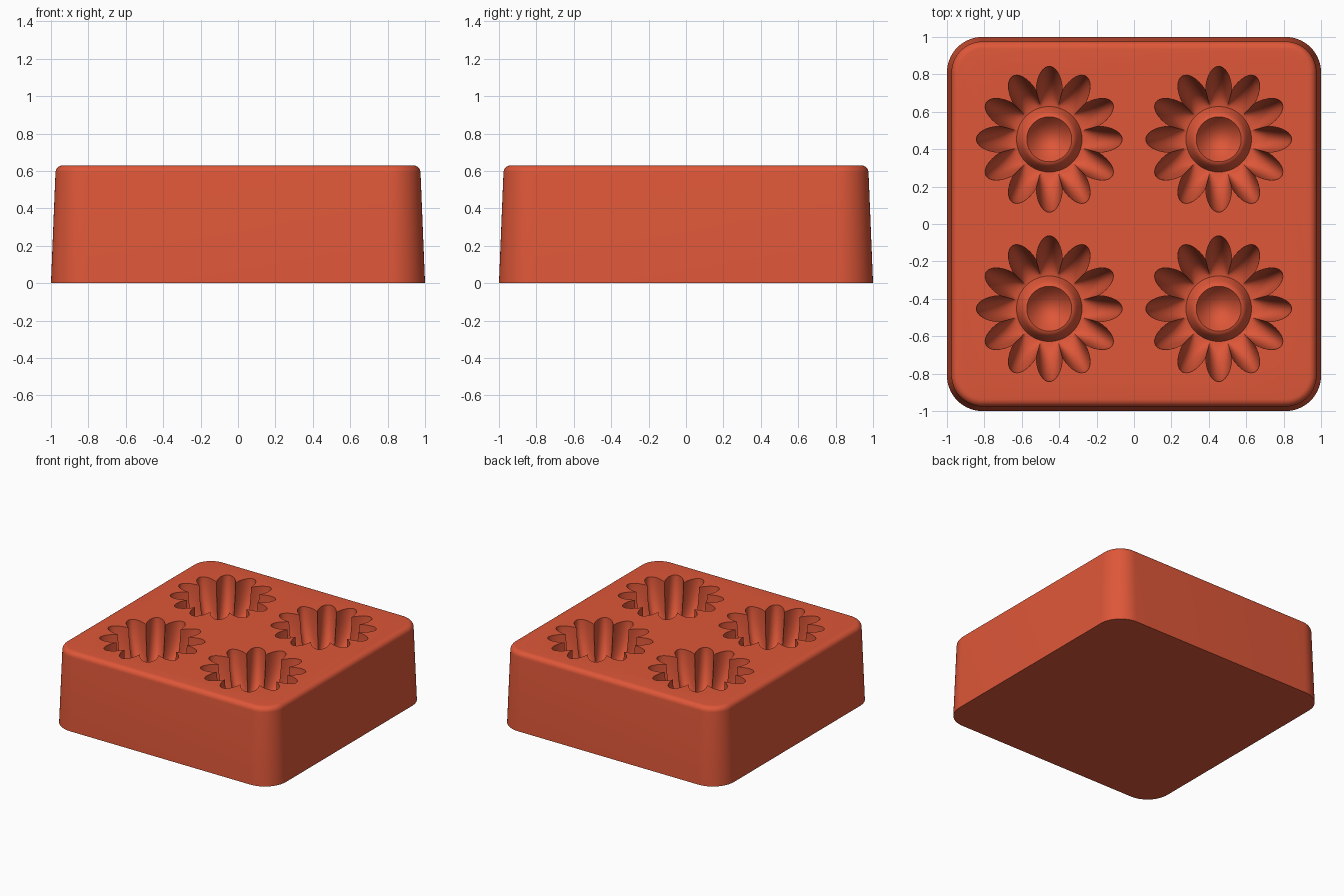
import bpy, bmesh, math

if "Cube" in bpy.data.objects:
    bpy.data.objects.remove(bpy.data.objects["Cube"])

HEIGHT = 0.63
PETALS = 12
DEPTH = 0.36
HUB = 0.175  # radius where the petals meet the floor

clay = bpy.data.materials.new("terracotta red")
clay.use_nodes = True
clay.diffuse_color = (0.73, 0.095, 0.04, 1)
clay.node_tree.nodes["Principled BSDF"].inputs["Base Color"].default_value = clay.diffuse_color


def loft(name, rings, center=None):
    """Skin a list of equal closed rings; cap the first, end in a cap or a point."""
    bm = bmesh.new()
    loops = [[bm.verts.new(p) for p in ring] for ring in rings]
    n = len(loops[0])
    for a, b in zip(loops, loops[1:]):
        for i in range(n):
            j = (i + 1) % n
            bm.faces.new((a[i], a[j], b[j], b[i]))
    bm.faces.new(loops[0])
    if center:
        tip = bm.verts.new(center)
        for i in range(n):
            bm.faces.new((loops[-1][i], loops[-1][(i + 1) % n], tip))
    else:
        bm.faces.new(loops[-1])
    bmesh.ops.recalc_face_normals(bm, faces=bm.faces)
    mesh = bpy.data.meshes.new(name)
    bm.to_mesh(mesh)
    bm.free()
    mesh.materials.append(clay)
    obj = bpy.data.objects.new(name, mesh)
    bpy.context.collection.objects.link(obj)
    return obj


def rounded_square(inset, z, radius=0.19, steps=14):
    r, c = radius - inset, 1 - radius
    pts = []
    for q in range(4):
        mid = math.pi / 4 + q * math.pi / 2
        cx, cy = math.copysign(c, math.cos(mid)), math.copysign(c, math.sin(mid))
        for k in range(steps + 1):
            a = (q + k / steps) * math.pi / 2
            pts.append((cx + r * math.cos(a), cy + r * math.sin(a), z))
    return pts


def petal_edge(angle, c=0.255, a=0.135, b=0.07):
    """Distance from the flower centre to the outline of the nearest petal."""
    step = 2 * math.pi / PETALS
    t = (angle + step / 2) % step - step / 2
    qa = (math.cos(t) / a) ** 2 + (math.sin(t) / b) ** 2
    qb = c * math.cos(t) / a ** 2
    return (qb + math.sqrt(qb * qb - qa * ((c / a) ** 2 - 1))) / qa


# Tapered block with a rounded top edge
fillet = 0.04
profile = [(0, 0), (0.024, HEIGHT - fillet)]
for k in range(1, 7):
    a = k / 6 * math.pi / 2
    profile.append((0.024 + fillet * (1 - math.cos(a)), HEIGHT - fillet + fillet * math.sin(a)))
block = loft("mould_block", [rounded_square(i, z) for i, z in profile])

# Flower cavity cutter: fluted petals, raised ring, hollow button
angles = [i * 2 * math.pi / (PETALS * 16) for i in range(PETALS * 16)]


def flower_rings(cx, cy):
    def ring(radius, z):
        return [(cx + radius(a) * math.cos(a), cy + radius(a) * math.sin(a), z) for a in angles]

    rings = [ring(petal_edge, HEIGHT + 0.05)]
    for k in range(17):
        u = k / 16 * math.pi / 2
        t, drop = math.cos(u), DEPTH * math.sin(u) ** 1.3
        rings.append(ring(lambda a: HUB + t * (petal_edge(a) - HUB), HEIGHT - drop))
    for k in range(1, 6):  # outside of the raised ring
        s = k / 5
        rings.append(ring(lambda a: HUB - 0.055 * s, HEIGHT - DEPTH + 0.08 * math.sin(s * math.pi / 2)))
    for k in range(1, 8):  # hollow button
        s = 1 - k / 8
        rings.append(ring(lambda a: 0.12 * s, HEIGHT - DEPTH + 0.08 * s * s))
    return rings


for x in (-0.453, 0.453):
    for y in (-0.453, 0.453):
        cutter = loft("flower_cutter", flower_rings(x, y), (x, y, HEIGHT - DEPTH))
        cut = block.modifiers.new("flower_cavity", "BOOLEAN")
        cut.operation, cut.solver, cut.object = "DIFFERENCE", "EXACT", cutter
        cutter.hide_render = True
        cutter.hide_set(True)

# Bake the cavities, drop the cutters, smooth the curved walls
bpy.context.view_layer.update()
graph = bpy.context.evaluated_depsgraph_get()
carved = bpy.data.meshes.new_from_object(block.evaluated_get(graph))
block.modifiers.clear()
block.data = carved
for obj in [o for o in bpy.data.objects if o.name.startswith("flower_cutter")]:
    bpy.data.objects.remove(obj)
bpy.ops.object.select_all(action="DESELECT")
block.select_set(True)
bpy.context.view_layer.objects.active = block
bpy.ops.object.shade_smooth_by_angle(angle=math.radians(35))
